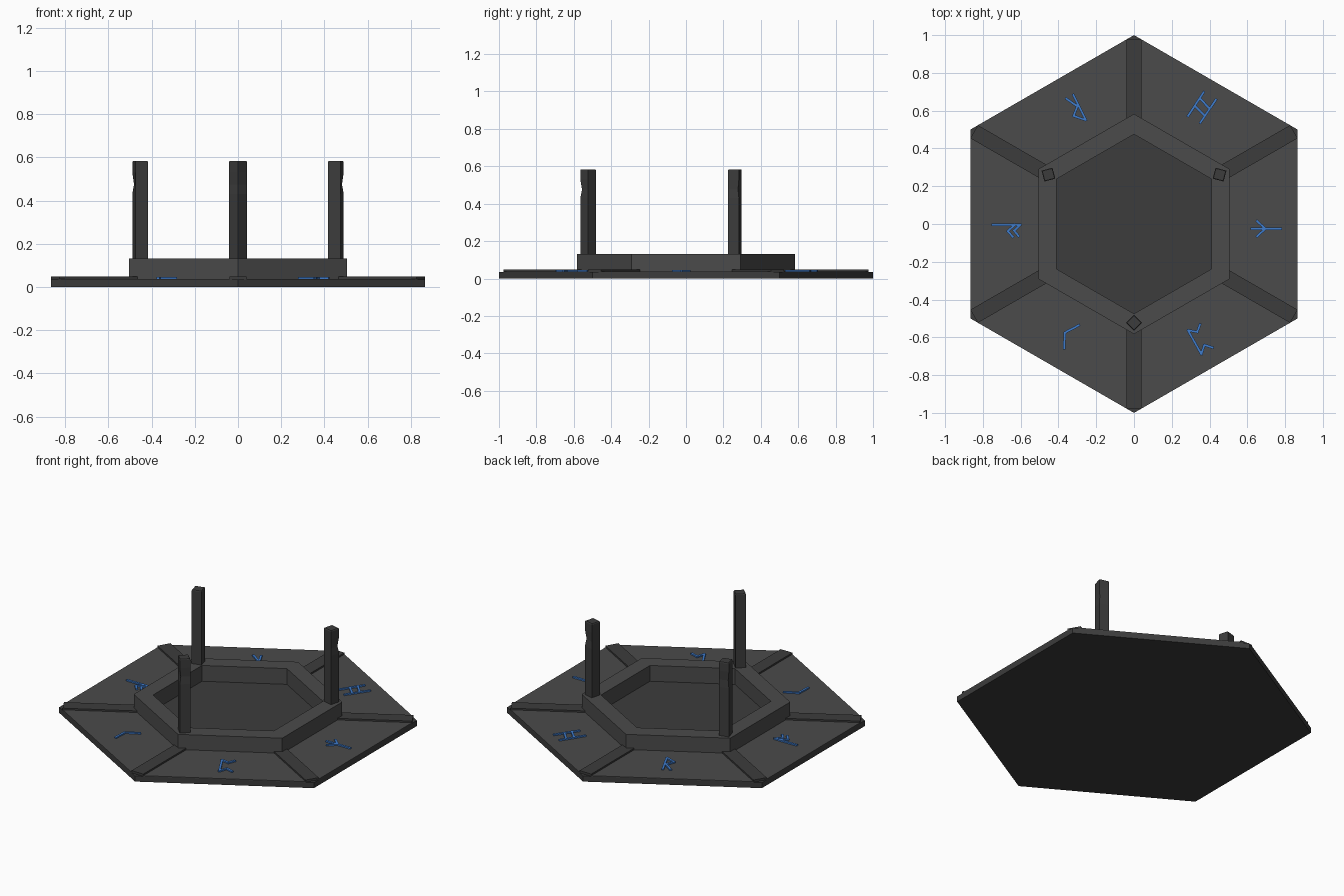
import bpy, bmesh, math
from mathutils import Vector

if "Cube" in bpy.data.objects:
    bpy.data.objects.remove(bpy.data.objects["Cube"])

BASE, PANEL, RIB, RING, POST = 0.034, 0.038, 0.048, 0.131, 0.584


def material(name, rgb):
    m = bpy.data.materials.new(name)
    m.diffuse_color = (*rgb, 1)
    m.use_nodes = True
    m.node_tree.nodes["Principled BSDF"].inputs["Base Color"].default_value = m.diffuse_color
    return m


dark = material("dark_stone", (0.045, 0.045, 0.045))
light = material("light_stone", (0.07, 0.07, 0.07))
blue = material("blue_glow", (0.05, 0.2, 0.6))


def finish(bm, name, mat):
    bmesh.ops.recalc_face_normals(bm, faces=bm.faces)
    me = bpy.data.meshes.new(name)
    bm.to_mesh(me)
    bm.free()
    me.materials.append(mat)
    ob = bpy.data.objects.new(name, me)
    bpy.context.collection.objects.link(ob)
    return ob


def loft(bm, loops):
    """Closed solid through a stack of equal-length loops."""
    rows = [[bm.verts.new(p) for p in loop] for loop in loops]
    n = len(rows[0])
    for a, b in zip(rows, rows[1:]):
        for i in range(n):
            j = (i + 1) % n
            bm.faces.new((a[i], a[j], b[j], b[i]))
    bm.faces.new(rows[0][::-1])
    bm.faces.new(rows[-1])


def prism(bm, pts, z0, z1):
    loft(bm, [[(p[0], p[1], z) for p in pts] for z in (z0, z1)])


def polar(r, deg):
    return Vector((r * math.cos(math.radians(deg)), r * math.sin(math.radians(deg))))


def hexagon(r):
    return [polar(r, 30 + 60 * k) for k in range(6)]


def bar(a, b, w):
    """Rectangle outline of width w around the segment a-b."""
    d = (b - a).normalized()
    n = Vector((-d.y, d.x)) * w / 2
    return [a - n, b - n, b + n, a + n]


# Hexagonal slab, also the floor of the basin
bm = bmesh.new()
prism(bm, hexagon(1.0), 0, BASE)
finish(bm, "base_slab", dark)

# Raised rim around the basin
bm = bmesh.new()
rows = [[bm.verts.new((p.x, p.y, z)) for p in hexagon(r)]
        for r, z in ((0.583, BASE), (0.583, RING), (0.475, RING), (0.475, BASE))]
for k in range(4):
    a, b = rows[k], rows[(k + 1) % 4]
    for i in range(6):
        j = (i + 1) % 6
        bm.faces.new((a[i], a[j], b[j], b[i]))
finish(bm, "basin_rim", light)

# Six panels and the ribs between them
for k in range(6):
    a0, a1 = 30 + 60 * k, 90 + 60 * k
    along = (polar(1, a1) - polar(1, a0)) * 0.046
    bm = bmesh.new()
    prism(bm, [polar(0.583, a0) + along, polar(1, a0) + along,
               polar(1, a1) - along, polar(0.583, a1) - along], BASE, PANEL)
    finish(bm, f"panel_{k + 1}", light)
    bm = bmesh.new()
    prism(bm, bar(polar(0.56, a0), polar(0.977, a0), 0.08), BASE, RIB)
    finish(bm, f"rib_{k + 1}", dark)

# Three square posts, outer edge chipped near the top
for k, ang in enumerate((30, 150, 270)):
    c = polar(0.523, ang)
    loops = []
    for z, scale, chip in ((BASE, 1, 0), (0.43, 1, 0), (0.475, 1, 0.009),
                           (0.53, 1, 0), (POST - 0.005, 1, 0), (POST, 0.9, 0)):
        pts = [c + polar(0.042 * scale - (chip if q == 0 else 0), ang + 90 * q)
               for q in range(4)]
        loops.append([(p.x, p.y, z) for p in pts])
    bm = bmesh.new()
    loft(bm, loops)
    finish(bm, f"post_{k + 1}", dark)

# Angular carved marks, one per panel, as polylines in plan
marks = [
    [[(0.62, -0.025), (0.78, -0.025)], [(0.65, 0.017), (0.695, -0.025), (0.65, -0.067)]],
    [[(0.37, 0.70), (0.285, 0.57)], [(0.435, 0.66), (0.35, 0.535)],
     [(0.35, 0.665), (0.40, 0.61)], [(0.322, 0.627), (0.375, 0.573)]],
    [[(-0.322, 0.685), (-0.255, 0.55), (-0.32, 0.572), (-0.30, 0.623), (-0.36, 0.665)]],
    [[(-0.75, -0.003), (-0.60, -0.003), (-0.635, -0.035), (-0.61, -0.065)],
     [(-0.63, -0.003), (-0.668, -0.038), (-0.64, -0.07)]],
    [[(-0.37, -0.66), (-0.366, -0.575), (-0.29, -0.535)]],
    [[(0.35, -0.53), (0.335, -0.572), (0.285, -0.562), (0.357, -0.69),
      (0.372, -0.64), (0.418, -0.655)]],
]
for k, lines in enumerate(marks):
    bm = bmesh.new()
    for line in lines:
        pts = [Vector(p) for p in line]
        for a, b in zip(pts, pts[1:]):
            e = (b - a).normalized() * 0.004
            prism(bm, bar(a - e, b + e, 0.013), PANEL - 0.002, 0.046)
    finish(bm, f"mark_{k + 1}", blue)
